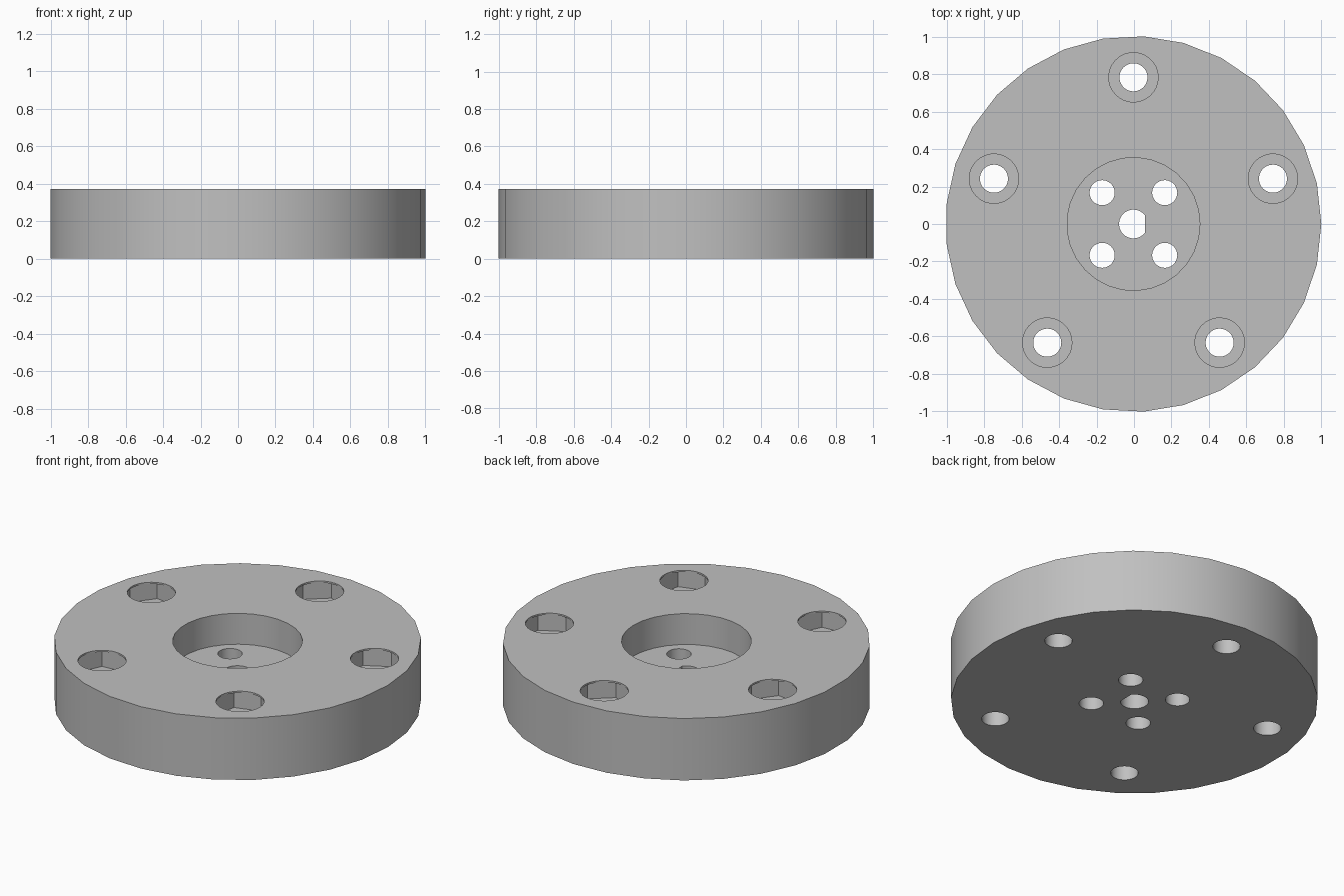
import bpy, bmesh, math

if "Cube" in bpy.data.objects:
    bpy.data.objects.remove(bpy.data.objects["Cube"])

CX = -0.003          # hub axis
HEIGHT = 0.373
SIDES = 29


def prism(name, x, y, radius, z0, z1, sides=SIDES, turn=0.0, flat_x=None):
    """Upright prism; flat_x cuts the +x side flat for a D section."""
    bm = bmesh.new()
    ring = []
    for i in range(sides):
        a = turn + math.tau * i / sides
        px, py = radius * math.cos(a), radius * math.sin(a)
        if flat_x is not None and px > flat_x:
            # keep only the two corners of the flat
            px, corner = flat_x, math.sqrt(radius ** 2 - flat_x ** 2)
            py = math.copysign(corner, py) if i else 0.0
            if i not in (0, 1, sides - 1):
                continue
        ring.append(bm.verts.new((x + px, y + py, z0)))
    base = bm.faces.new(ring)
    top = bmesh.ops.extrude_face_region(bm, geom=[base])["geom"]
    bmesh.ops.translate(bm, vec=(0, 0, z1 - z0),
                        verts=[v for v in top if isinstance(v, bmesh.types.BMVert)])
    bmesh.ops.recalc_face_normals(bm, faces=bm.faces)
    mesh = bpy.data.meshes.new(name)
    bm.to_mesh(mesh)
    bm.free()
    obj = bpy.data.objects.new(name, mesh)
    bpy.context.collection.objects.link(obj)
    return obj


# Main disc
hub = prism("hub_disc", CX, 0, 1.003, 0, HEIGHT)
cutters = []

# Central recess and D-shaped shaft hole
cutters.append(prism("recess_cutter", CX, 0, 0.355, 0.187, 0.5))
cutters.append(prism("shaft_cutter", CX, 0, 0.077, -0.1, 0.3, flat_x=0.062))

# Four small holes around the shaft
for sx in (-1, 1):
    for sy in (-1, 1):
        cutters.append(prism("small_hole_cutter", CX + sx * 0.167, sy * 0.167,
                             0.067, -0.1, 0.3))

# Five outer bolt holes, each with a round mouth over a hexagonal nut pocket
for k in range(5):
    a = math.radians(90 + 72 * k)
    x, y = CX + 0.783 * math.cos(a), 0.783 * math.sin(a)
    cutters.append(prism("bolt_cutter", x, y, 0.075, -0.1, 0.5))
    cutters.append(prism("pocket_cutter", x, y, 0.155, 0.265, HEIGHT - 0.01,
                         sides=6, turn=a + math.radians(11)))
    cutters.append(prism("mouth_cutter", x, y, 0.132, 0.3, 0.5))

# Apply the cuts
bpy.context.view_layer.objects.active = hub
hub.select_set(True)
for cutter in cutters:
    mod = hub.modifiers.new("cut", "BOOLEAN")
    mod.operation = "DIFFERENCE"
    mod.solver = "EXACT"
    mod.object = cutter
    bpy.ops.object.modifier_apply(modifier=mod.name)
    bpy.data.objects.remove(cutter, do_unlink=True)

# Colour and shading
grey = bpy.data.materials.new("light_grey")
grey.diffuse_color = (0.53, 0.53, 0.53, 1)
grey.use_nodes = True
grey.node_tree.nodes["Principled BSDF"].inputs["Base Color"].default_value = grey.diffuse_color
hub.data.materials.clear()
hub.data.materials.append(grey)
bpy.ops.object.shade_smooth_by_angle(angle=math.radians(30))
